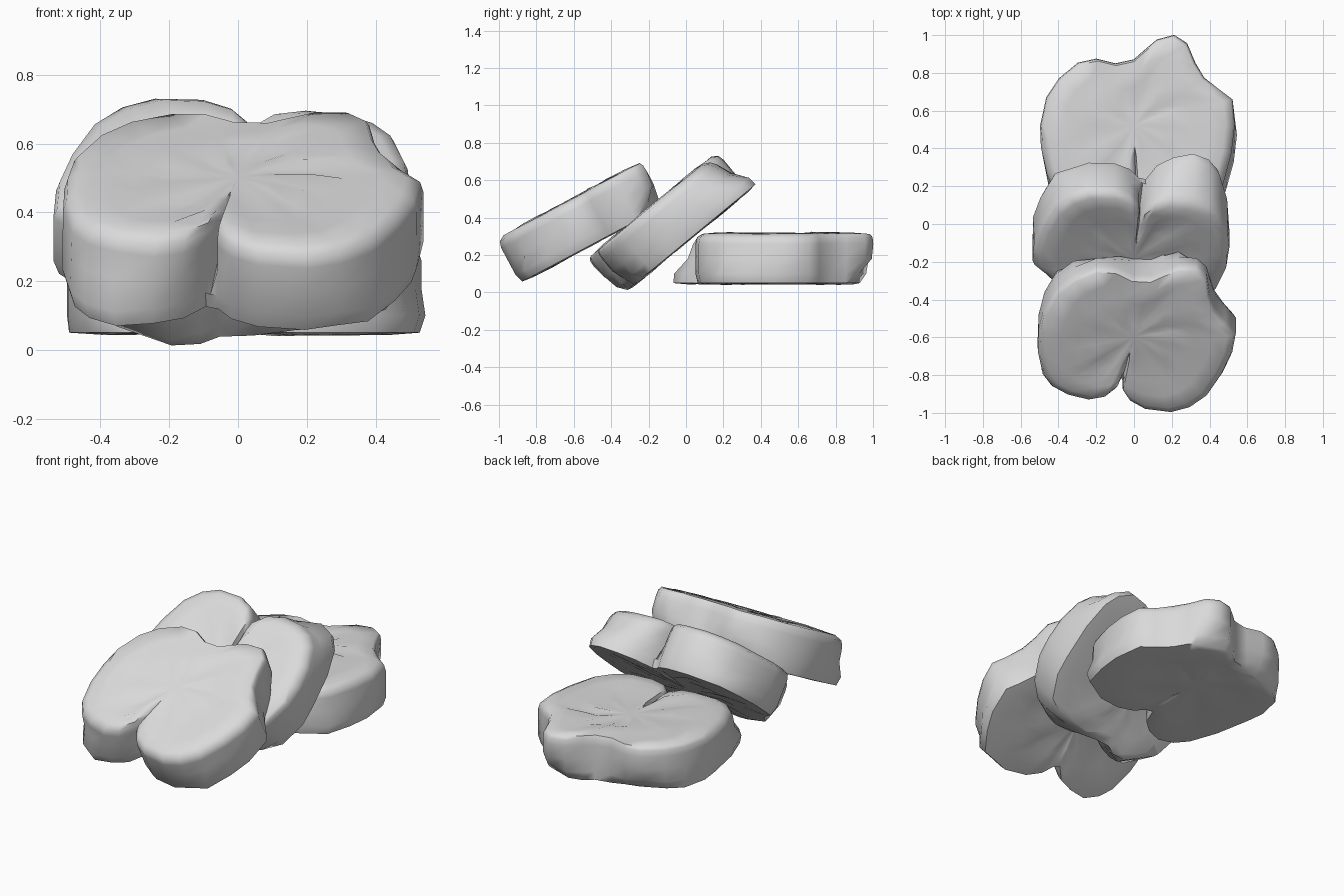
import bpy, bmesh, math, random
from mathutils import Matrix, Vector

cube = bpy.data.objects.get("Cube")
if cube:
    bpy.data.objects.remove(cube, do_unlink=True)

stone = bpy.data.materials.new("light_grey")
stone.use_nodes = True
GREY = (0.7, 0.7, 0.7, 1)
stone.diffuse_color = GREY
stone.node_tree.nodes["Principled BSDF"].inputs["Base Color"].default_value = GREY

# Slab outline: two lobes with a tight cleft in front, a blunt corner behind
OUTLINE = [
    (.20, -.47), (.30, -.44), (.39, -.37), (.47, -.24), (.52, -.12), (.54, 0),
    (.485, .07), (.425, .15), (.40, .24), (.385, .35), (.33, .41), (.235, .41),
    (.15, .37), (.09, .34), (-.01, .345), (-.10, .395), (-.20, .40),
    (-.32, .345), (-.41, .265), (-.48, .13), (-.505, .02), (-.51, -.12),
    (-.485, -.26), (-.44, -.33), (-.36, -.38), (-.25, -.41), (-.16, -.385),
    (-.095, -.32), (-.055, -.24), (-.06, -.335), (-.02, -.40), (.06, -.45),
]
CLEFT = 28
# Rings from the underside to the top: height, scale, furthest back, roughness
RINGS = [
    (-.133, .2, .345, .002), (-.130, .4, .345, .008), (-.132, .6, .345, .008),
    (-.135, .82, .345, .003), (-.130, .97, .345, 0), (-.080, 1, .38, 0),
    (0, 1, .45, 0), (.080, 1, .5, 0), (.115, .98, .5, 0),
    (.134, .91, .5, .002), (.136, .76, .5, .006), (.134, .58, .5, .011),
    (.130, .4, .5, .011), (.132, .2, .5, .003),
]


def clamp(value):
    return max(0, min(1, value))


def ring_points(rng, z, scale, back, rough):
    for i, (x, y) in enumerate(OUTLINE):
        groove, size = 0, scale
        if i == CLEFT and z < -.05:
            # the cleft is shallow on the underside
            x, y = -.08, -.33
        elif i == CLEFT and z > .1 and scale > .5:
            # and fades into a groove on the top face
            groove = .03
        if scale > .9 and y > .1:
            # crisper rim at the back
            size = 1 - (1 - scale) * .4
        if z < -.05 and y < -.1 and abs(x) > .33:
            # boxier corners low at the front
            y -= .045
        # the back wall leans inwards below, most of all behind the small lobe
        limit = back + .12 * x - .8 * max(0, x - .22)
        yield Vector((x * size, min(y * size, limit),
                      z - groove + rng.uniform(-rough, rough)))


def shape_front(bm, stretch, lean):
    """Pull the front outwards and lean the face of the small lobe."""
    for v in bm.verts:
        if v.co.y < 0:
            near = clamp(-v.co.y / .35)
            side = clamp((-.1 - v.co.x) / .1)
            shift = stretch * near - lean * near * side * v.co.z / .135
            v.co += Vector((-.26, -.97, 0)) * shift


def make_slab(name, location, tilt, turn, stretch, lean):
    rng = random.Random(4)
    bm = bmesh.new()
    rings = [[bm.verts.new(p) for p in ring_points(rng, *r)] for r in RINGS]
    n = len(OUTLINE)
    for low, high in zip(rings, rings[1:]):
        for i in range(n):
            j = (i + 1) % n
            bm.faces.new((low[i], low[j], high[j], high[i]))
    # close the centres with fans
    for ring, z in ((rings[0], -.133), (rings[-1], .132)):
        hub = bm.verts.new((0, 0, z))
        for i in range(n):
            bm.faces.new((ring[i], ring[(i + 1) % n], hub))
    shape_front(bm, stretch, lean)
    bmesh.ops.recalc_face_normals(bm, faces=bm.faces)
    mesh = bpy.data.meshes.new(name)
    bm.to_mesh(mesh)
    bm.free()
    mesh.materials.append(stone)
    obj = bpy.data.objects.new(name, mesh)
    bpy.context.collection.objects.link(obj)
    obj.matrix_world = (Matrix.Translation(location)
                        @ Matrix.Rotation(math.radians(tilt), 4, 'X')
                        @ Matrix.Rotation(math.radians(turn), 4, 'Z'))
    bpy.ops.object.select_all(action='DESELECT')
    obj.select_set(True)
    bpy.context.view_layer.objects.active = obj
    bpy.ops.object.shade_smooth_by_angle(angle=math.radians(60))


# Flat slab behind, two more leaning on it in a row
make_slab("back_slab", (0, .52, .18), 0, 15, stretch=.05, lean=.05)
make_slab("middle_slab", (0, -.10, .357), 39.5, 186, stretch=.01, lean=.05)
make_slab("front_slab", (0, -.535, .387), 28, 0, stretch=0, lean=.02)
